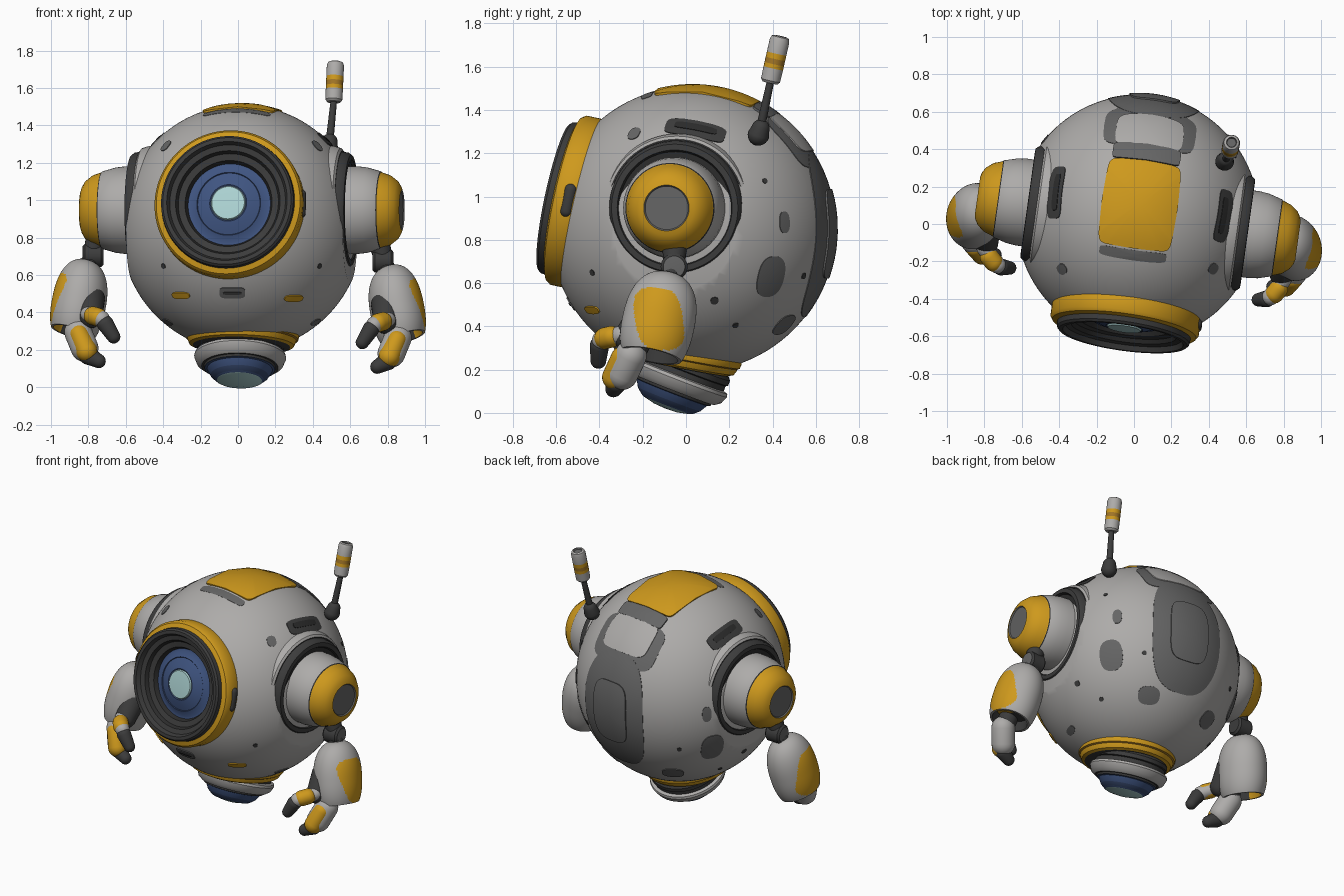
import bpy, bmesh, math
from mathutils import Matrix, Vector

if "Cube" in bpy.data.objects:
    bpy.data.objects.remove(bpy.data.objects["Cube"])

COL = {"light_grey": (.42, .41, .40), "yellow": (.62, .32, .012), "panel_grey": (.13, .13, .13),
       "charcoal": (.045, .045, .045), "black": (.025, .025, .025), "blue": (.05, .09, .22),
       "dark_blue": (.035, .06, .14), "pale_cyan": (.42, .66, .66), "ochre": (.36, .18, .02)}
NAMES = list(COL)
MATS = []
for k, c in COL.items():
    m = bpy.data.materials.new(k)
    m.diffuse_color = (*c, 1)
    m.use_nodes = True
    m.node_tree.nodes["Principled BSDF"].inputs["Base Color"].default_value = m.diffuse_color
    MATS.append(m)
ID = {k: i for i, k in enumerate(NAMES)}
W, Y, G, C, K, B, D, P, O = NAMES

# body frame: yawed slightly and pitched so the eye looks up
CENTRE = Vector((.02, .03, .85))
ROT = Matrix.Rotation(math.radians(-8), 4, 'Z') @ Matrix.Rotation(math.radians(-12), 4, 'X')
BODY = Matrix.Translation(CENTRE) @ ROT
SHELL = BODY @ Matrix.Diagonal((.985, 1, 1, 1))
RINV = ROT.to_3x3().inverted()
R = .66


def finish(name, bm, angle=35):
    bmesh.ops.recalc_face_normals(bm, faces=bm.faces[:])
    me = bpy.data.meshes.new(name)
    bm.to_mesh(me)
    bm.free()
    ob = bpy.data.objects.new(name, me)
    bpy.context.collection.objects.link(ob)
    for m in MATS:
        me.materials.append(m)
    smooth(ob, angle)
    return ob


def smooth(ob, angle=35):
    bpy.ops.object.select_all(action='DESELECT')
    ob.select_set(True)
    bpy.context.view_layer.objects.active = ob
    bpy.ops.object.shade_smooth_by_angle(angle=math.radians(angle))


def frame(o, axis, sx=1):
    q = Vector(axis).to_track_quat('Z', 'Y').to_matrix().to_4x4()
    return Matrix.Translation(Vector(o)) @ Matrix.Diagonal((sx, 1, 1, 1)) @ q


def lathe(name, M, prof, n=64, rule=None):
    """Revolve (radius, distance, colour) points around the frame's z axis."""
    bm = bmesh.new()
    rings = [[bm.verts.new(M @ Vector((r * math.cos(2 * math.pi * i / n), r * math.sin(2 * math.pi * i / n), t)))
              for i in range(n)] for r, t, _ in prof]
    for j in range(1, len(prof)):
        for i in range(n):
            k = (i + 1) % n
            f = bm.faces.new((rings[j - 1][i], rings[j - 1][k], rings[j][k], rings[j][i]))
            f.material_index = ID[prof[j][2]]
    if rule:
        for f in bm.faces:
            c = rule(f.calc_center_median())
            if c:
                f.material_index = ID[c]
    bmesh.ops.remove_doubles(bm, verts=bm.verts[:], dist=.0004)
    return finish(name, bm)


def capsule(name, a, b, r0, r1, col, n=28):
    a, b = Vector(a), Vector(b)
    L = (b - a).length
    prof = [(r0 * math.sin(k * math.pi / 12), -r0 * math.cos(k * math.pi / 12), col) for k in range(7)]
    prof += [(r1 * math.cos(k * math.pi / 12), L + r1 * math.sin(k * math.pi / 12), col) for k in range(7)]
    return lathe(name, frame(a, b - a), prof, n)


def patch(name, d, up, w, h, col, e=4, r=.666):
    """Thin rounded plate that hugs the body shell."""
    nrm = Vector(d).normalized()
    v = Vector(up)
    v = (v - nrm * v.dot(nrm)).normalized()
    u = v.cross(nrm)
    bm = bmesh.new()
    n, prev = 48, None
    levels = [(k / 8, r) for k in range(9)] + [(1.01, R - .02)]
    for s, rad in levels:
        ring = []
        for i in range(n):
            a = 2 * math.pi * i / n
            ca, sa = math.cos(a), math.sin(a)
            x = math.copysign(abs(ca) ** (2 / e), ca) * w * s / R
            y = math.copysign(abs(sa) ** (2 / e), sa) * h * s / R
            ring.append(bm.verts.new(SHELL @ ((nrm + u * x + v * y).normalized() * rad)))
        if prev:
            for i in range(n):
                f = bm.faces.new((prev[i], prev[(i + 1) % n], ring[(i + 1) % n], ring[i]))
                f.material_index = ID[col]
        prev = ring
    bmesh.ops.remove_doubles(bm, verts=bm.verts[:], dist=.0002)
    return finish(name, bm)


def spine_patch(name, p0, p1, w, col, e=4, r=.666):
    """Plate on the centre line, from angle p0 to p1 measured backwards from the top."""
    m = math.radians((p0 + p1) / 2)
    h = R * math.tan(math.radians((p1 - p0) / 2))
    patch(name, (0, math.sin(m), math.cos(m)), (0, math.cos(m), -math.sin(m)), w, h, col, e, r)


# shell with an eye opening and flattened sides
bm = bmesh.new()
bmesh.ops.create_uvsphere(bm, u_segments=112, v_segments=64, radius=R, matrix=SHELL)
body = finish("body_shell", bm)
EYE = (.01, 0, .01)
for o, ax, rad in [((.01, -.65, .01), (0, 1, 0), .37), ((.785, 0, 0), (1, 0, 0), .6), ((-.785, 0, 0), (1, 0, 0), .6)]:
    bm = bmesh.new()
    bmesh.ops.create_cone(bm, cap_ends=True, segments=96, radius1=rad, radius2=rad, depth=.4, matrix=BODY @ frame(o, ax))
    cut = finish("cutter", bm)
    cut.hide_render = True
    mod = body.modifiers.new("cut", 'BOOLEAN')
    mod.object = cut
    mod.operation = 'DIFFERENCE'
    bpy.context.view_layer.objects.active = body
    bpy.ops.object.modifier_apply(modifier=mod.name)
    bpy.data.objects.remove(cut)
smooth(body)

# eye: yellow ring, dark stepped barrel, blue lens
lathe("eye", BODY @ frame(EYE, (0, -1, 0)), [
    (.365, .44, Y), (.392, .48, Y), (.40, .52, Y), (.40, .59, Y), (.388, .608, Y), (.36, .618, Y),
    (.357, .645, C), (.346, .657, C), (.325, .657, C), (.312, .63, C), (.282, .622, C), (.27, .60, K),
    (.235, .592, C), (.222, .565, K), (.208, .565, B), (.172, .585, B), (.168, .581, D), (.13, .597, B),
    (.10, .606, B), (.093, .603, D), (.088, .612, P), (0, .618, P)], 96)
capsule("eye_ring_clip", BODY @ Vector((.39, -.54, -.03)), BODY @ Vector((.39, -.54, .07)), .03, .03, C)

# shoulders: light collar, dark socket, dome with yellow cap
for s, side in ((1, "right"), (-1, "left")):
    lathe(side + "_shoulder", BODY @ frame((0, -.02, .095), (s, 0, 0)), [
        (.345, .40, W), (.343, .50, W), (.332, .535, W), (.318, .545, W), (.312, .545, C), (.308, .575, C),
        (.295, .592, C), (.268, .594, C), (.26, .58, K), (.234, .58, K),
        (.234, .63, W), (.228, .68, W), (.208, .75, W), (.203, .755, K), (.2, .762, Y), (.186, .803, Y),
        (.155, .842, Y), (.128, .858, Y), (.106, .865, Y), (.10, .858, G), (0, .858, G)])

# top hatch, back panel and frame
spine_patch("rear_frame", 24, 52, .27, G, 5, .663)
spine_patch("rear_pad", 23, 45, .19, W, 5, .668)
spine_patch("hatch_rear_strip", 16.3, 25, .19, G, 8, .670)
spine_patch("top_hatch", -26, 16, .215, Y, 12, .670)
spine_patch("hatch_front_lip", -32, -27, .19, G, 6, .662)
spine_patch("back_panel", 45, 116, .27, G, 2.8, .664)
spine_patch("back_panel_inset", 62, 98, .14, G, 4, .672)

# mirrored vents and spots: world offset from the body centre, half sizes, colour
Z = RINV @ Vector((0, 0, 1))
for s, side in ((1, "right"), (-1, "left")):
    patch(side + "_top_slot", (s * .465, -.02, .47), (0, 1, 0), .052, .145, C, 5, .664)
    patch(side + "_top_slot_bar", (s * .46, -.02, .475), (0, 1, 0), .02, .10, K, 5, .667)
    spots = [("rear_spot", (.50, .36, -.22), .075, .10, G), ("rear_vent", (.50, .42, .03), .03, .05, G),
             ("brow_spot", (.41, -.27, .44), .03, .035, G), ("low_spot", (.40, -.15, -.50), .05, .025, G),
             ("under_spot", (.24, .42, -.44), .07, .06, G), ("cheek_dot", (.42, -.46, -.20), .014, .014, C),
             ("side_dot", (.56, .10, -.33), .018, .018, C), ("rear_dot", (.52, .33, .22), .012, .012, C),
             ("low_dot", (.45, .20, -.45), .014, .014, C), ("back_dot", (.36, .52, -.22), .014, .014, C)]
    for nm, (x, y, z), w, h, col in spots:
        patch(side + "_" + nm, RINV @ Vector((s * x, y, z)), Z, w, h, col, 2.5, .664)
    patch(side + "_front_dash", RINV @ Vector((s * .31 - .03, -.46, -.37)), Z, .058, .02, Y, 3, .667)
patch("chin_vent", RINV @ Vector((-.05, -.56, -.345)), Z, .07, .034, G, 4, .665)
patch("chin_vent_slit", RINV @ Vector((-.05, -.56, -.345)), Z, .05, .008, C, 4, .669)

# underside collar and thruster
lathe("thruster_collar", frame((.02, -.05, .25), (-.03, -.19, -.97)), [
    (.27, -.09, Y), (.30, -.06, Y), (.306, -.03, Y), (.302, -.012, Y), (.292, -.006, O), (.29, .002, Y),
    (.28, .022, Y), (.26, .03, Y), (.255, .032, C), (.15, .034, C), (0, .034, C)])
lathe("thruster", frame((.01, -.06, .11), (-.03, -.36, -.93)), [
    (.2, -.17, C), (.232, -.13, C), (.232, -.105, C), (.222, -.10, K), (.222, -.075, C), (.242, -.07, W),
    (.246, -.055, W), (.232, -.02, W),
    (.205, .0, W), (.192, .0, C), (.188, .012, C), (.175, .015, B), (.155, .05, B), (.13, .072, D),
    (.12, .078, B), (.115, .08, P), (.06, .093, P), (0, .097, P)])

# antenna
capsule("antenna_ball", (.485, .335, 1.285), (.49, .345, 1.315), .05, .042, C)
capsule("antenna_rod", (.49, .345, 1.32), (.512, .39, 1.53), .021, .017, C)
a0, a1 = Vector((.512, .388, 1.525)), Vector((.522, .438, 1.745))
lathe("antenna_cap", frame(a0, a1 - a0), [
    (0, 0, W), (.035, 0, W), (.045, .012, W), (.046, .07, W), (.046, .09, Y), (.046, .115, O), (.046, .14, Y),
    (.046, .20, W), (.04, .217, W), (.028, .222, W), (.024, .212, G), (0, .212, G)], 40)

# arms: same parts on both sides, the left one shifted back by the yaw
for s, side, dy, dz in ((1, "right", 0, 0), (-1, "left", .17, .03)):
    def pt(x, y, z):
        return Vector((s * x, y + dy, z + dz))
    capsule(side + "_elbow_stub", pt(.74, -.05, .82), pt(.775, -.055, .70), .065, .05, C)
    lathe(side + "_elbow_joint", frame(pt(.72, -.055, .675), (s, 0, 0)), [
        (0, 0, C), (.05, 0, C), (.062, .012, C), (.062, .098, C), (.05, .11, C), (.03, .112, G), (0, .112, G)], 32)
    capsule(side + "_forearm_stub", pt(.78, -.06, .67), pt(.81, -.08, .60), .045, .05, C)
    a, b = pt(.805, -.08, .64), pt(.895, -.16, .265)
    L = (b - a).length
    shell = [(0, 0, W)]
    for k in range(41):
        u = k / 40
        shell.append((.168 * (1 - (abs(u - .60) / .62) ** 2.4) ** (1 / 2.4), u * L, W))
    shell += [(.125, L, W), (.11, L - .06, C), (0, L - .06, C)]
    pc = pt(.9, -.125, .435)

    def outer_patch(c):
        d = (abs(c.y - pc.y + .15 * (c.z - pc.z)) / .11) ** 3 + (abs(c.z - pc.z) / .145) ** 3
        return Y if d < 1 and s * c.x > .87 else None
    lathe(side + "_forearm", frame(a, b - a, .86), shell, 128, outer_patch)
    capsule(side + "_palm", pt(.80, -.19, .44), pt(.79, -.27, .35), .09, .065, C)
    capsule(side + "_thumb_base", pt(.80, -.30, .36), pt(.73, -.39, .335), .042, .045, W)
    capsule(side + "_thumb_band", pt(.775, -.345, .352), pt(.75, -.375, .345), .05, .05, Y)
    capsule(side + "_thumb_tip", pt(.71, -.40, .31), pt(.665, -.405, .24), .045, .036, C)
    capsule(side + "_finger_knuckle", pt(.84, -.22, .33), pt(.85, -.25, .27), .06, .06, C)
    capsule(side + "_finger_base", pt(.855, -.255, .265), pt(.82, -.295, .18), .074, .074, W)
    capsule(side + "_finger_plate", pt(.85, -.295, .255), pt(.81, -.33, .165), .052, .058, Y)
    capsule(side + "_finger_tip", pt(.80, -.32, .14), pt(.745, -.335, .11), .05, .038, C)
